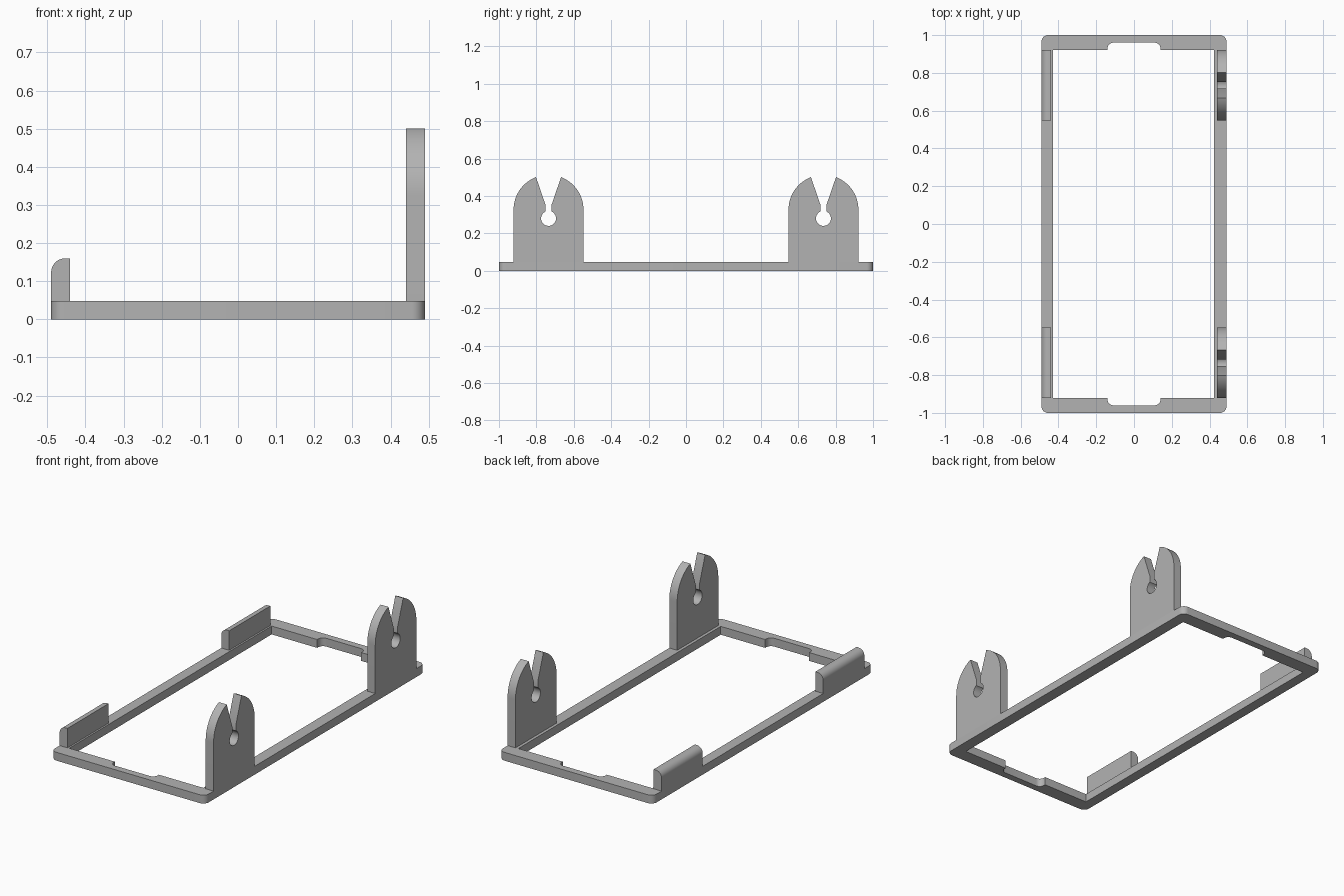
import bpy, bmesh
from math import sin, cos, acos, asin, pi
from mathutils import Matrix, Vector

cube = bpy.data.objects.get("Cube")
if cube:
    bpy.data.objects.remove(cube, do_unlink=True)

GREY = (0.45, 0.45, 0.45, 1)
grey = bpy.data.materials.new("grey plastic")
grey.use_nodes = True
grey.diffuse_color = GREY
grey.node_tree.nodes["Principled BSDF"].inputs["Base Color"].default_value = GREY


def arc(cx, cy, r, start, end, steps=12):
    return [(cx + r * cos(start + (end - start) * i / steps),
             cy + r * sin(start + (end - start) * i / steps)) for i in range(steps + 1)]


def axes(u, v, w, origin):
    """Matrix that sends profile axes to u and v, and thickness to w."""
    m = Matrix((u, v, w)).transposed().to_4x4()
    m.translation = Vector(origin)
    return m


def plate(name, outlines, thickness, matrix):
    """Fill closed outlines (inner ones are holes) and give them thickness."""
    curve = bpy.data.curves.new(name + " outline", "CURVE")
    curve.dimensions = "2D"
    curve.fill_mode = "BOTH"
    curve.extrude = thickness / 2
    for points in outlines:
        spline = curve.splines.new("POLY")
        spline.points.add(len(points) - 1)
        for p, (a, b) in zip(spline.points, points):
            p.co = (a, b, 0, 1)
        spline.use_cyclic_u = True
    temp = bpy.data.objects.new(name + " outline", curve)
    bpy.context.collection.objects.link(temp)
    bpy.context.view_layer.update()
    mesh = bpy.data.meshes.new_from_object(
        temp.evaluated_get(bpy.context.evaluated_depsgraph_get()))
    bpy.data.objects.remove(temp)
    bpy.data.curves.remove(curve)

    # weld caps to sides and place the part
    bm = bmesh.new()
    bm.from_mesh(mesh)
    bmesh.ops.remove_doubles(bm, verts=bm.verts, dist=0.0001)
    bm.transform(matrix)
    bmesh.ops.recalc_face_normals(bm, faces=bm.faces)
    bm.to_mesh(mesh)
    bm.free()
    mesh.name = name
    mesh.materials.clear()
    mesh.materials.append(grey)
    obj = bpy.data.objects.new(name, mesh)
    bpy.context.collection.objects.link(obj)
    bpy.ops.object.select_all(action="DESELECT")
    obj.select_set(True)
    bpy.context.view_layer.objects.active = obj
    bpy.ops.object.shade_smooth_by_angle(angle=pi / 6)
    return obj


X, Y, Z = (1, 0, 0), (0, 1, 0), (0, 0, 1)
W, L, H = 0.49, 1.0, 0.048          # half width, half length, frame height
WALL = 0.05                         # thickness of the upright parts

# Base frame: rounded outside, inner opening with a finger notch at each end
r = 0.035
outer = []
for i, (sx, sy) in enumerate([(1, 1), (-1, 1), (-1, -1), (1, -1)]):
    outer += arc(sx * (W - r), sy * (L - r), r, i * pi / 2, (i + 1) * pi / 2, 8)

left, right, end = 0.423, -0.43, 0.92
notch, depth, nr = 0.14, 0.96, 0.03
notch_back = ([(notch, end)] + arc(notch - nr, depth - nr, nr, 0, pi / 2, 6)
              + arc(nr - notch, depth - nr, nr, pi / 2, pi, 6) + [(-notch, end)])
opening = ([(left, end)] + notch_back + [(right, end), (right, -end)]
           + [(-x, -y) for x, y in notch_back] + [(left, -end)])
plate("base_frame", [outer, opening], H, axes(X, Y, Z, (0, 0, H / 2)))

# Slotted bracket profile: domed top, V mouth, narrow neck and round seat
half, dome_z, mouth = 0.187, 0.326, 0.067
hole_z, hole_r, neck = 0.28, 0.04, 0.017
a_top = acos(mouth / half)
a_neck = acos(neck / hole_r)
bracket = ([(-half, H), (half, H)]
           + arc(0, dome_z, half, 0, a_top, 16)
           + [(neck, 0.355)]
           + arc(0, hole_z, hole_r, a_neck, -pi - a_neck, 28)
           + [(-neck, 0.355)]
           + arc(0, dome_z, half, pi - a_top, pi, 16))

# Low clip profile: outer top edge rounded
cr, top = 0.037, 0.16
clip = ([(-W, H), (WALL - W, H), (WALL - W, top)]
        + arc(cr - W, top - cr, cr, pi / 2, pi, 10))

for place, side in (("front", -1), ("back", 1)):
    y = side * 0.735
    plate(place + "_bracket", [bracket], WALL, axes(Y, Z, X, (W - WALL / 2, y, 0)))
    plate(place + "_clip", [clip], half * 2, axes(X, Z, (0, -1, 0), (0, y, 0)))
